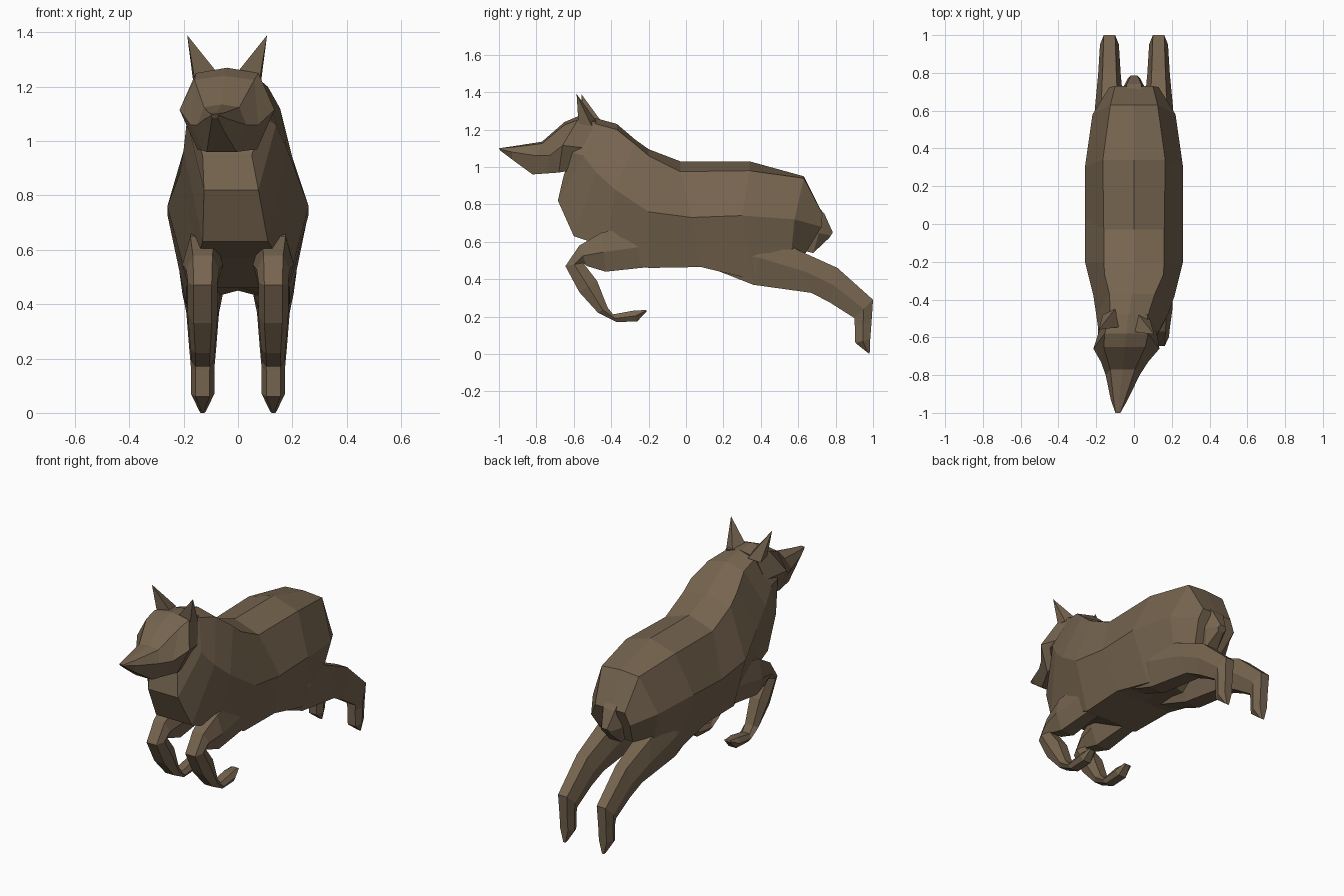
import bpy, bmesh

fur = bpy.data.materials.new("brown fur")
fur.diffuse_color = (0.18, 0.128, 0.078, 1)


def finish(bm, name):
    bmesh.ops.recalc_face_normals(bm, faces=bm.faces)
    me = bpy.data.meshes.new(name)
    bm.to_mesh(me)
    bm.free()
    me.materials.append(fur)
    ob = bpy.data.objects.new(name, me)
    bpy.context.collection.objects.link(ob)
    return ob


def loft(name, rings):
    """Skin a list of closed rings and cap both ends."""
    bm = bmesh.new()
    vs = [[bm.verts.new(p) for p in r] for r in rings]
    n = len(vs[0])
    for a, b in zip(vs, vs[1:]):
        for i in range(n):
            j = (i + 1) % n
            bm.faces.new((a[i], a[j], b[j], b[i]))
    bm.faces.new(vs[0])
    bm.faces.new(vs[-1])
    return finish(bm, name)


def trunk_ring(cx, top, mid, bot, crest=0.0, keel=0.0):
    """Eight-sided ring; each level is (y, z, half width)."""
    half = [(w, y, z) for y, z, w in (top, mid, bot)]
    ring = [(cx, top[0], top[1] + crest)]
    ring += [(cx + w, y, z) for w, y, z in half]
    ring += [(cx, bot[0], bot[1] + keel)]
    ring += [(cx - w, y, z) for w, y, z in reversed(half)]
    return ring


def limb_ring(x, oy, oz, iy, iz, w):
    """Six-sided ring between an outer and an inner outline point."""
    my, mz, e = (oy + iy) / 2, (oz + iz) / 2, w * 0.6
    return [(x + e, oy, oz), (x + w, my, mz), (x + e, iy, iz),
            (x - e, iy, iz), (x - w, my, mz), (x - e, oy, oz)]


# Body from rump to throat
loft("body", [trunk_ring(*r) for r in [
    (0, (.73, .75, .10), (.725, .68, .13), (.64, .54, .09)),
    (0, (.63, .94, .125), (.58, .72, .22), (.56, .51, .17), .01, .03),
    (0, (.34, .98, .165), (.30, .74, .26), (.35, .40, .19), .05, .05),
    (0, (-.03, .975, .16), (.03, .73, .26), (.08, .465, .19), .055, 0),
    (0, (-.2, 1.06, .16), (-.2, .76, .26), (-.2, .46, .18), .035, 0),
    (0, (-.27, 1.12, .155), (-.38, .88, .215), (-.42, .57, .15), .025, 0),
    (-.01, (-.37, 1.2, .12), (-.48, .97, .19), (-.6, .63, .12), .03, 0),
    (-.025, (-.48, 1.23, .1), (-.55, 1.06, .165), (-.685, .82, .10), .03, 0),
    (-.04, (-.56, 1.23, .1), (-.61, 1.08, .15), (-.655, .95, .09), .02, 0),
]])

# Head, turned slightly to one side
loft("head", [trunk_ring(*r) for r in [
    (-.03, (-.48, 1.24, .10), (-.52, 1.10, .14), (-.56, .99, .09), .02),
    (-.04, (-.58, 1.25, .115), (-.66, 1.115, .175), (-.68, .97, .11), .02),
    (-.05, (-.65, 1.225, .11), (-.73, 1.06, .125), (-.75, .965, .08), .015),
    (-.06, (-.77, 1.125, .065), (-.80, 1.06, .09), (-.82, .96, .055), .01),
    (-.078, (-.93, 1.105, .03), (-.93, 1.08, .045), (-.93, 1.04, .025), .005),
    (-.085, (-1.0, 1.10, .012), (-.998, 1.095, .014), (-.99, 1.085, .01)),
]])

# Ears: pyramids leaning outward
for side, name, fwd in ((1, "right_ear", -.015), (-1, "left_ear", .01)):
    cx = -.04
    bm = bmesh.new()
    base = [bm.verts.new((cx + side * x, y + fwd, z)) for x, y, z in
            ((.035, -.555, 1.25), (.12, -.56, 1.23), (.125, -.49, 1.22), (.06, -.46, 1.24))]
    tip = bm.verts.new((cx + side * .147, -.57 + fwd, 1.39))
    bm.faces.new(base)
    for i in range(4):
        bm.faces.new((base[i], base[(i + 1) % 4], tip))
    finish(bm, name)

# Stub of the tail
loft("tail", [limb_ring(0, *r) for r in [
    (.66, .84, .60, .56, .07),
    (.74, .75, .68, .54, .065),
    (.785, .65, .765, .62, .03),
]])

# Outlines of the folded front leg and the stretched hind leg
front = [
    (-.15, .70, -.15, .47, .06),
    (-.45, .65, -.43, .44, .075),
    (-.57, .58, -.53, .47, .06),
    (-.645, .47, -.55, .487, .055),
    (-.57, .33, -.475, .39, .055),
    (-.47, .22, -.42, .25, .045),
    (-.37, .17, -.39, .212, .042),
    (-.26, .175, -.28, .232, .042),
    (-.21, .228, -.215, .235, .025),
]
hind = [
    (.12, .68, .08, .48, .06),
    (.42, .66, .36, .37, .085),
    (.60, .555, .67, .327, .075),
    (.81, .46, .77, .275, .06),
    (1.0, .29, .90, .192, .05),
    (.992, .17, .902, .16, .043),
    (.985, .08, .905, .06, .043),
    (.982, .0, .965, .012, .012),
]
for side, label in ((1, "right"), (-1, "left")):
    loft(label + "_front_leg", [limb_ring(side * .13, *r) for r in front])
    loft(label + "_hind_leg", [limb_ring(side * .13, *r) for r in hind])
